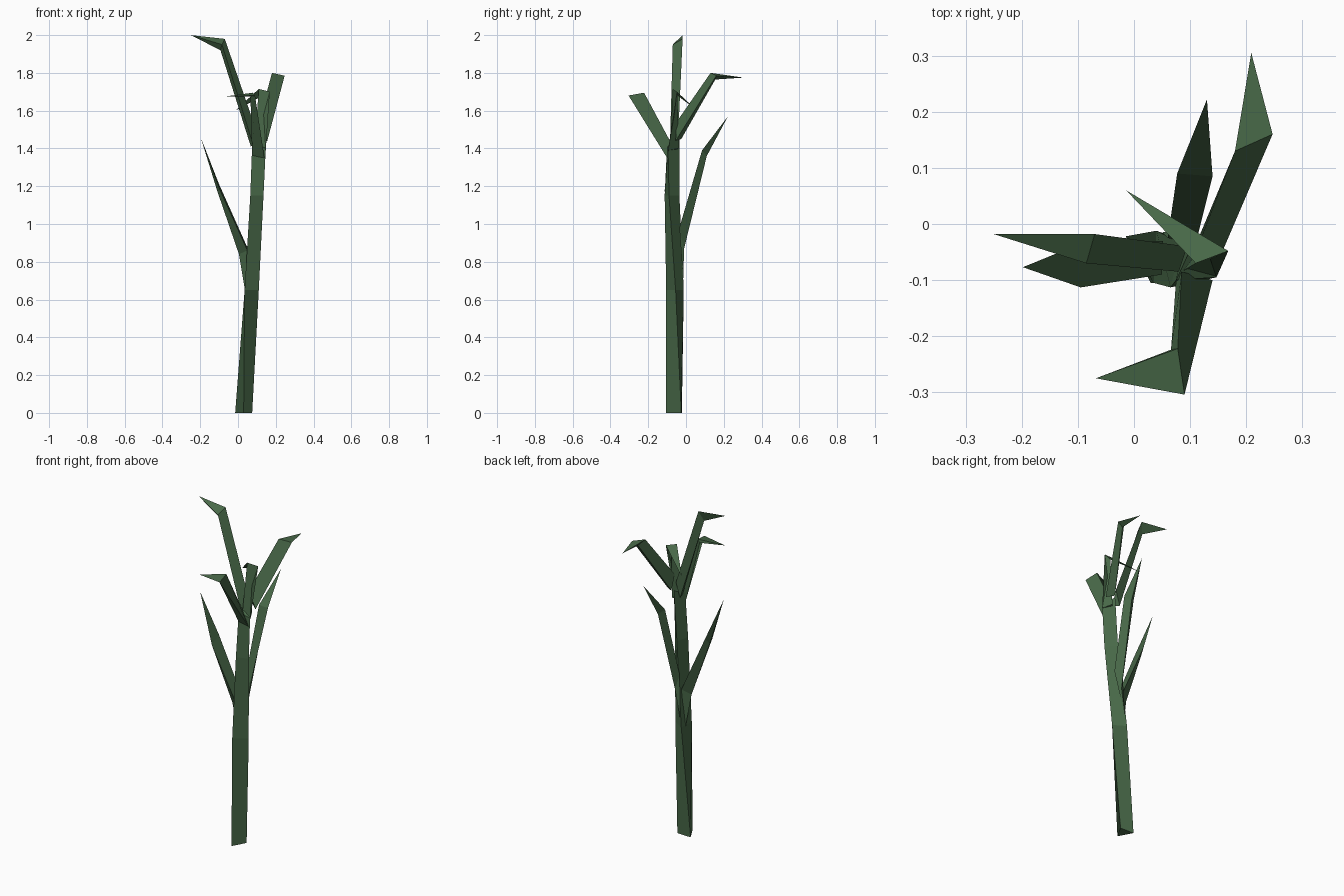
import bpy, bmesh

green = bpy.data.materials.new("leaf_green")
green.diffuse_color = (0.065, 0.14, 0.065, 1)


def loft(name, rings):
    """Skin triangular rings; a single-point ring closes to a tip."""
    bm = bmesh.new()
    loops = [[bm.verts.new(p) for p in ring] for ring in rings]
    for a, b in zip(loops, loops[1:]):
        for i in range(3):
            j = (i + 1) % 3
            if len(a) == 1:
                bm.faces.new((a[0], b[i], b[j]))
            elif len(b) == 1:
                bm.faces.new((a[i], a[j], b[0]))
            else:
                bm.faces.new((a[i], a[j], b[j], b[i]))
    for end in (loops[0], loops[-1]):
        if len(end) == 3:
            bm.faces.new(end)
    bmesh.ops.recalc_face_normals(bm, faces=bm.faces[:])
    mesh = bpy.data.meshes.new(name)
    bm.to_mesh(mesh)
    bm.free()
    mesh.materials.append(green)
    bpy.context.collection.objects.link(bpy.data.objects.new(name, mesh))


# Twisting three-sided stalk: front, right and back corners
loft("stalk", [
    [(0.03, -0.105, 0), (0.075, -0.025, 0), (-0.015, -0.022, 0)],
    [(0.035, -0.105, 0.65), (0.11, -0.055, 0.65), (0.04, -0.012, 0.65)],
    [(0.065, -0.113, 1.15), (0.135, -0.09, 1.15), (0.085, -0.035, 1.15)],
    [(0.075, -0.1, 1.42), (0.147, -0.095, 1.4), (0.105, -0.035, 1.45)],
])

# Lower leaves: growing from a point on the stalk
loft("lower_left_leaf", [
    [(0.04, -0.05, 0.63)],
    [(0.05, -0.09, 0.86), (0.052, -0.03, 0.87), (0.005, -0.06, 0.84)],
    [(-0.095, -0.113, 1.18), (-0.1, -0.037, 1.21), (-0.11, -0.07, 1.175)],
    [(-0.198, -0.077, 1.46)],
])
loft("lower_back_leaf", [
    [(0.05, -0.015, 0.7)],
    [(0.06, -0.025, 0.96), (0.11, -0.035, 0.98), (0.08, -0.01, 0.87)],
    [(0.077, 0.09, 1.39), (0.14, 0.085, 1.39), (0.11, 0.11, 1.36)],
    [(0.13, 0.222, 1.57)],
])

# Upper leaves: bending over near the tip
loft("front_leaf", [
    [(0.14, -0.1, 1.35), (0.085, -0.085, 1.44), (0.075, -0.1, 1.36)],
    [(0.09, -0.304, 1.68), (0.078, -0.222, 1.695), (0.066, -0.224, 1.675)],
    [(-0.068, -0.275, 1.675)],
])
loft("upper_left_leaf", [
    [(0.08, -0.085, 1.42), (0.095, -0.04, 1.5), (0.068, -0.04, 1.41)],
    [(-0.085, -0.07, 1.95), (-0.07, -0.018, 1.98), (-0.093, -0.04, 1.92)],
    [(-0.25, -0.018, 2.0)],
])
loft("upper_right_leaf", [
    [(0.11, -0.05, 1.54), (0.155, -0.055, 1.44), (0.115, -0.025, 1.45)],
    [(0.18, 0.13, 1.8), (0.247, 0.16, 1.785), (0.212, 0.155, 1.765)],
    [(0.209, 0.305, 1.775)],
])
loft("top_leaf", [
    [(0.085, -0.085, 1.38), (0.147, -0.095, 1.39), (0.12, -0.04, 1.4)],
    [(0.11, -0.07, 1.715), (0.168, -0.048, 1.7), (0.13, -0.045, 1.68)],
    [(-0.014, 0.06, 1.6)],
])
